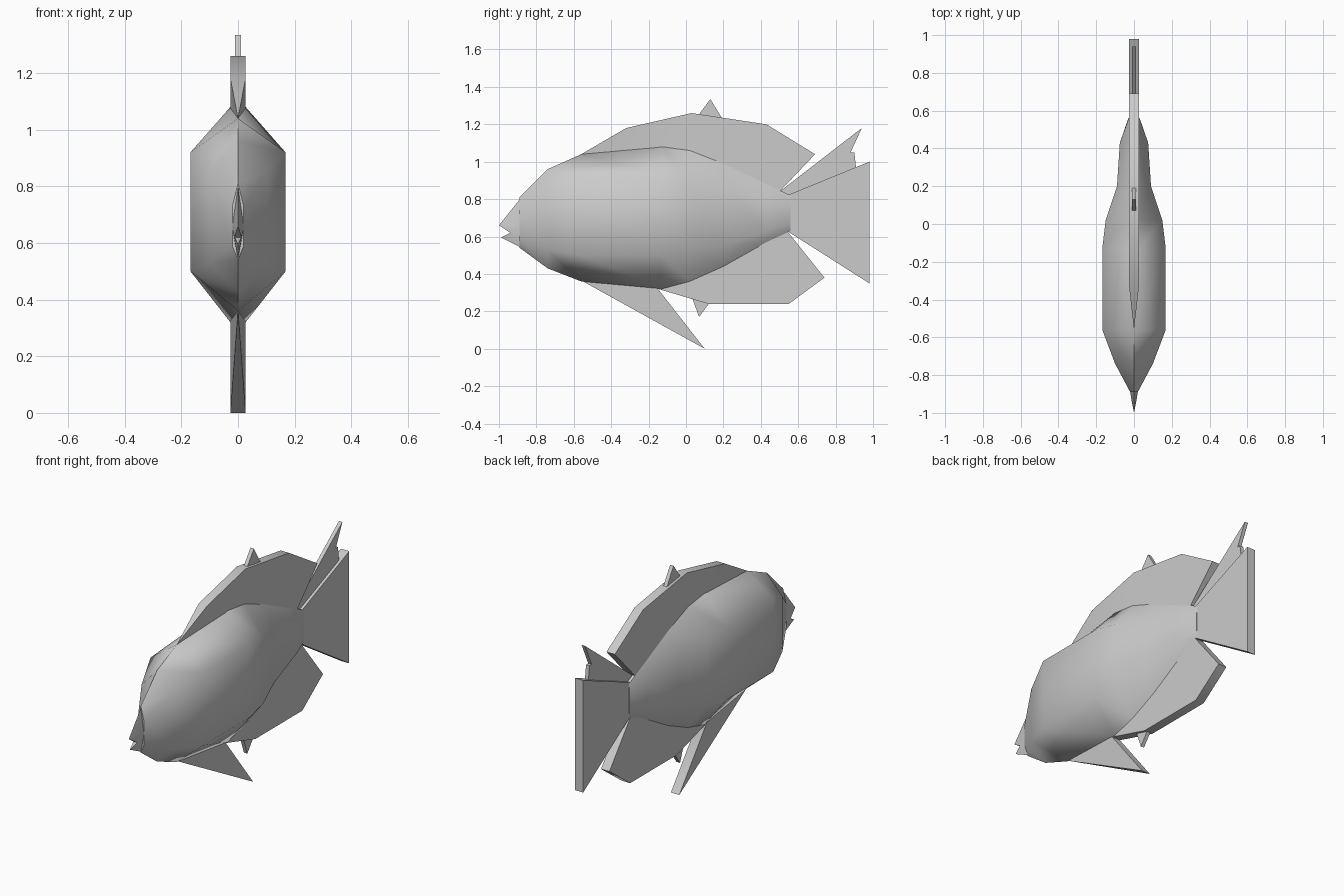
import bpy
import bmesh
import math

cube = bpy.data.objects.get("Cube")
if cube:
    bpy.data.objects.remove(cube, do_unlink=True)

grey = bpy.data.materials.new("plain grey")
grey.use_nodes = True
COLOUR = (0.6, 0.6, 0.6, 1)
grey.diffuse_color = COLOUR
grey.node_tree.nodes["Principled BSDF"].inputs["Base Color"].default_value = COLOUR


def finish(bm, name, angle):
    """Clean the mesh, add it to the scene and shade it."""
    bmesh.ops.remove_doubles(bm, verts=bm.verts, dist=0.0005)
    bmesh.ops.triangulate(bm, faces=[f for f in bm.faces if len(f.verts) > 4])
    bmesh.ops.recalc_face_normals(bm, faces=bm.faces)
    mesh = bpy.data.meshes.new(name)
    bm.to_mesh(mesh)
    bm.free()
    mesh.materials.append(grey)
    obj = bpy.data.objects.new(name, mesh)
    bpy.context.collection.objects.link(obj)
    bpy.ops.object.select_all(action="DESELECT")
    obj.select_set(True)
    bpy.context.view_layer.objects.active = obj
    bpy.ops.object.shade_smooth_by_angle(angle=math.radians(angle))
    return obj


def loft(name, stations):
    """Eight-sided rings: y, half width, ridge half width, then four heights."""
    bm = bmesh.new()
    rings = []
    for y, w, t, top, upper, lower, bottom in stations:
        half = [(t, top), (w, upper), (w, lower), (t, bottom)]
        ring = half + [(-x, z) for x, z in reversed(half)]
        rings.append([bm.verts.new((x, y, z)) for x, z in ring])
    for a, b in zip(rings, rings[1:]):
        for i in range(8):
            j = (i + 1) % 8
            bm.faces.new((a[i], a[j], b[j], b[i]))
    bm.faces.new(rings[0])
    bm.faces.new(rings[-1])
    return finish(bm, name, 50)


def plate(name, outline):
    """Upright plate from (y, z, half thickness) points."""
    bm = bmesh.new()
    right = [bm.verts.new((-t, y, z)) for y, z, t in outline]
    left = [bm.verts.new((t, y, z)) for y, z, t in outline]
    bm.faces.new(right)
    bm.faces.new(left)
    for i in range(len(outline)):
        j = (i + 1) % len(outline)
        bm.faces.new((right[i], right[j], left[j], left[i]))
    return finish(bm, name, 40)


# Body, from the face to the root of the tail
loft("body", [
    (-0.89, 0.02, 0.0, 0.81, 0.73, 0.59, 0.54),
    (-0.74, 0.10, 0.0, 0.96, 0.85, 0.53, 0.43),
    (-0.56, 0.168, 0.0, 1.04, 0.92, 0.50, 0.36),
    (-0.13, 0.168, 0.027, 1.08, 0.92, 0.50, 0.32),
    (0.02, 0.15, 0.027, 1.06, 0.90, 0.52, 0.36),
    (0.20, 0.09, 0.027, 0.99, 0.87, 0.55, 0.44),
    (0.43, 0.075, 0.027, 0.88, 0.78, 0.63, 0.57),
    (0.56, 0.03, 0.027, 0.82, 0.77, 0.67, 0.63),
])

# Lips with an open mouth notch
plate("mouth", [
    (-0.88, 0.81, 0.0), (-1.0, 0.66, 0.0), (-0.94, 0.62, 0.012),
    (-0.99, 0.595, 0.0), (-0.88, 0.54, 0.0), (-0.88, 0.66, 0.022),
])

# Large fins
T = 0.027
plate("dorsal_fin", [
    (-0.56, 1.04, 0.0), (-0.32, 1.18, T), (0.03, 1.26, T), (0.43, 1.20, T),
    (0.69, 1.04, T), (0.50, 0.84, T), (0.20, 0.97, T), (-0.13, 1.06, T),
])
plate("pelvic_fin", [
    (-0.56, 0.365, 0.0), (0.10, 0.0, T), (-0.15, 0.32, T), (-0.15, 0.36, T),
])
plate("anal_fin", [
    (-0.15, 0.32, T), (0.12, 0.24, T), (0.55, 0.24, T), (0.74, 0.38, T),
    (0.54, 0.63, T), (0.43, 0.60, T), (0.20, 0.47, T), (-0.10, 0.35, T),
])
plate("tail_fin", [
    (0.54, 0.82, T), (0.98, 1.0, T), (0.98, 0.35, T), (0.54, 0.63, T),
])

# Small thin finlets
S = 0.011
plate("upper_tail_finlet", [
    (0.50, 0.84, S), (0.94, 1.18, S), (0.88, 1.05, S), (0.90, 1.05, S),
    (0.91, 0.96, S), (0.54, 0.80, S),
])
plate("dorsal_finlet", [
    (0.06, 1.24, S), (0.13, 1.335, S), (0.20, 1.22, S),
])
plate("belly_finlet", [
    (0.03, 0.28, S), (0.07, 0.17, S), (0.13, 0.25, S),
])
